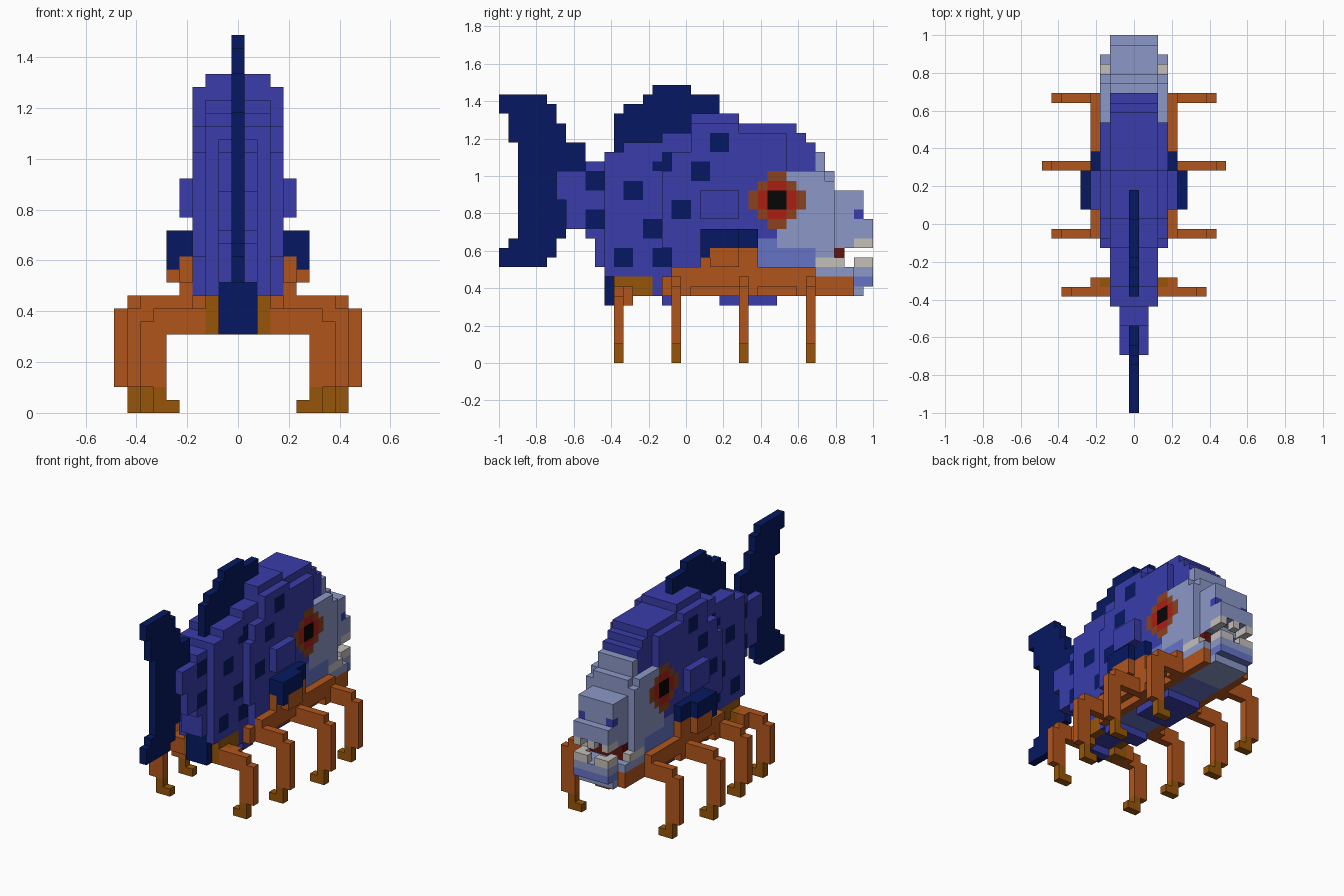
import bpy, bmesh
from mathutils import Vector

if "Cube" in bpy.data.objects:
    bpy.data.objects.remove(bpy.data.objects["Cube"])

U = 2 / 39                      # voxel size
cells = {}                      # (i, j, k) -> (part, colour)

PALETTE = {
    "blue": (60, 63, 168), "navy": (15, 31, 98), "grey": (139, 150, 198),
    "lilac": (102, 115, 196), "orange": (176, 86, 34), "brown": (150, 86, 17),
    "rust": (138, 68, 34), "red": (168, 36, 26), "black": (14, 14, 14),
    "dark_red": (98, 26, 22), "cream": (194, 190, 186),
}


def lin(c):
    return (c / 255) ** 2.2


mats = {}
for name, rgb in PALETTE.items():
    mats[name] = bpy.data.materials.new(name)
    mats[name].diffuse_color = (*map(lin, rgb), 1)


def fill(part, col, xs, js, ks):
    """Mirrored voxel block; ranges are half open, xs counts out from the centre."""
    for i in range(*xs):
        for j in range(*js):
            for k in range(*ks):
                for s in (1, -1):
                    cells[(s * i, j, k)] = (part, col)


def cut(xs, js, ks):
    for i in range(*xs):
        for j in range(*js):
            for k in range(*ks):
                for s in (1, -1):
                    cells.pop((s * i, j, k), None)


def paint(part, col, js, ks):
    """Recolour every voxel that shows on the side within a patch."""
    for c in list(cells):
        if js[0] <= c[1] < js[1] and ks[0] <= c[2] < ks[1] and cells[c][0] == "body":
            if (c[0] + (1 if c[0] > 0 else -1), c[1], c[2]) not in cells:
                cells[c] = (part, col)


# tail fin: (j0, j1, bottom, top)
for j0, j1, b, t in [(0, 1, 10, 12), (0, 1, 26, 28), (1, 2, 10, 13), (1, 2, 23, 28),
                     (2, 5, 10, 28), (5, 6, 11, 27), (6, 7, 13, 25), (7, 9, 15, 23)]:
    fill("tail_fin", "navy", (0, 1), (j0, j1), (b, t))

# dorsal fin
for j0, j1, b, t in [(12, 13, 22, 26), (13, 15, 22, 27), (15, 16, 22, 28),
                     (16, 20, 22, 29), (20, 23, 22, 28)]:
    fill("dorsal_fin", "navy", (0, 1), (j0, j1), (b, t))

# body: (j0, j1, bottom, top), widening from tail to head
for j0, j1, b, t in [(6, 7, 17, 20), (7, 9, 14, 20), (9, 10, 13, 21), (10, 11, 10, 21),
                     (11, 13, 6, 22), (13, 17, 7, 23), (17, 20, 7, 24), (20, 25, 7, 26),
                     (25, 31, 7, 25), (31, 32, 7, 24), (32, 33, 7, 23), (33, 34, 7, 22),
                     (34, 35, 7, 20), (35, 37, 7, 18), (37, 38, 7, 18), (38, 39, 8, 15)]:
    fill("body", "blue", (0, 2 if j0 < 11 else 3), (j0, j1), (b, t))
    if 17 <= j0 < 35:
        fill("body", "blue", (3, 4), (j0, j1), (8, t - 1))
cut((3, 4), (17, 18), (20, 26))                           # rounded rear flank
cut((3, 4), (18, 20), (22, 26))
cut((3, 4), (17, 18), (9, 12))
cut((3, 4), (30, 35), (20, 26))                           # narrower brow
fill("body", "blue", (3, 4), (35, 37), (8, 11))
fill("body", "blue", (4, 5), (21, 25), (15, 18))          # gill bumps
fill("body", "blue", (0, 3), (17, 19), (6, 7))            # belly keel
fill("body", "blue", (0, 3), (23, 29), (6, 7))
fill("body", "navy", (0, 2), (11, 12), (6, 10))           # rear belly patch
cut((2, 3), (11, 12), (6, 9))

# face colours
for c in list(cells):
    i, j, k = c
    if cells[c][0] == "body":
        side = abs(i) == 3
        if j >= 33 or (side and (j >= 30 and k >= 12 or j >= 29 and 12 <= k < 14)):
            cells[c] = ("body", "lilac" if k == 8 and j > 35 else "grey")
        elif (27 <= j and 9 <= k < 13 and side) or (j >= 17 and k == 7):
            cells[c] = ("body", "lilac")
paint("body", "blue", (37, 38), (15, 16))

# dark scale spots
for j, k in [(9, 18), (9, 14), (12, 10), (13, 17), (15, 13), (16, 10), (16, 20),
             (18, 15), (20, 19), (22, 22)]:
    paint("body", "navy", (j, j + 2), (k, k + 2))
paint("body", "blue", (16, 17), (21, 22))

# eyes: concentric diamonds
for j in range(26, 32):
    for k in range(14, 20):
        d = abs(j - 28.5) + abs(k - 16.5)
        if d <= 3:
            fill("eyes", "black" if d <= 1 else "red" if d <= 2 else "rust",
                 (3, 4), (j, j + 1), (k, k + 1))

# mouth and teeth
cut((0, 4), (36, 39), (10, 13))
fill("mouth", "grey", (0, 3), (36, 37), (12, 13))
fill("mouth", "dark_red", (0, 3), (35, 36), (10, 12))
for i, j in [(0, 38), (2, 38), (2, 37)]:
    fill("upper_teeth", "cream", (i, i + 1), (j, j + 1), (12, 13))
for i, j in [(1, 38), (2, 38), (2, 37)]:
    fill("lower_teeth", "cream", (i, i + 1), (j, j + 1), (10, 11))
cut((3, 4), (36, 37), (9, 11))
fill("body", "grey", (3, 4), (36, 37), (9, 10))
fill("lower_teeth", "cream", (3, 4), (33, 36), (10, 11))

# orange leg frame along the belly
fill("leg_frame", "orange", (3, 4), (17, 37), (7, 9))
fill("leg_frame", "orange", (4, 5), (18, 33), (8, 10))
fill("leg_frame", "orange", (3, 4), (20, 31), (9, 10))
fill("leg_frame", "orange", (3, 5), (21, 27), (10, 12))
fill("leg_frame", "orange", (5, 6), (22, 25), (10, 12))

# side fins
fill("side_fins", "navy", (4, 6), (21, 25), (12, 14))
fill("side_fins", "navy", (4, 5), (25, 27), (12, 14))
fill("side_fins", "navy", (5, 6), (21, 22), (11, 12))

# legs: (y slot, root start, outermost voxel, height shift of arm)
fill("back_leg", "brown", (2, 4), (12, 14), (6, 8))
fill("back_leg", "brown", (2, 3), (12, 16), (7, 9))
for part, j, root, e, dz in [("back_leg", 12, 12, 7, -1), ("middle_back_leg", 18, 18, 8, 0),
                             ("middle_front_leg", 25, 25, 9, 0), ("front_leg", 32, 31, 8, 0)]:
    row = (j, j + 1)
    fill(part, "orange", (3, e), row, (7 + dz, 9 + dz))       # arm
    fill(part, "orange", (4, 5), (root, root + 2), (7 + dz, 9 + dz))
    fill(part, "orange", (e, e + 1), row, (2, 8 + dz))        # shin
    fill(part, "orange", (e - 1, e), row, (2, 7 + dz))
    fill(part, "brown", (e - 1, e), row, (0, 2))              # foot
    fill(part, "brown", (e - 2, e - 1), row, (0, 1))          # toe


def build(part):
    """Skin the exposed voxel faces of one part and merge flat areas."""
    bm = bmesh.new()
    slots = list(dict.fromkeys(c for p, c in cells.values() if p == part))
    for cell, (p, col) in cells.items():
        if p != part:
            continue
        mid = Vector((cell[0], cell[1] - 19, cell[2] + 0.5)) * U
        for ax in range(3):
            for s in (1, -1):
                nb = list(cell)
                nb[ax] += s
                if tuple(nb) in cells:
                    continue
                n, a, b = Vector(), Vector(), Vector()
                n[ax], a[(ax + 1) % 3], b[(ax + 2) % 3] = s * U / 2, U / 2, s * U / 2
                f = bm.faces.new([bm.verts.new(mid + n + q)
                                  for q in (-a - b, a - b, a + b, b - a)])
                f.material_index = slots.index(col)
    bmesh.ops.remove_doubles(bm, verts=bm.verts, dist=U * 0.01)
    bmesh.ops.dissolve_limit(bm, angle_limit=0.01, verts=bm.verts, edges=bm.edges,
                             delimit={'MATERIAL'})
    me = bpy.data.meshes.new(part)
    bm.to_mesh(me)
    bm.free()
    for c in slots:
        me.materials.append(mats[c])
    bpy.context.collection.objects.link(bpy.data.objects.new(part, me))


for part in sorted({p for p, _ in cells.values()}):
    build(part)

for m in bpy.data.materials:
    if m.users and not m.is_grease_pencil:
        m.use_nodes = True
        m.node_tree.nodes["Principled BSDF"].inputs["Base Color"].default_value = m.diffuse_color
